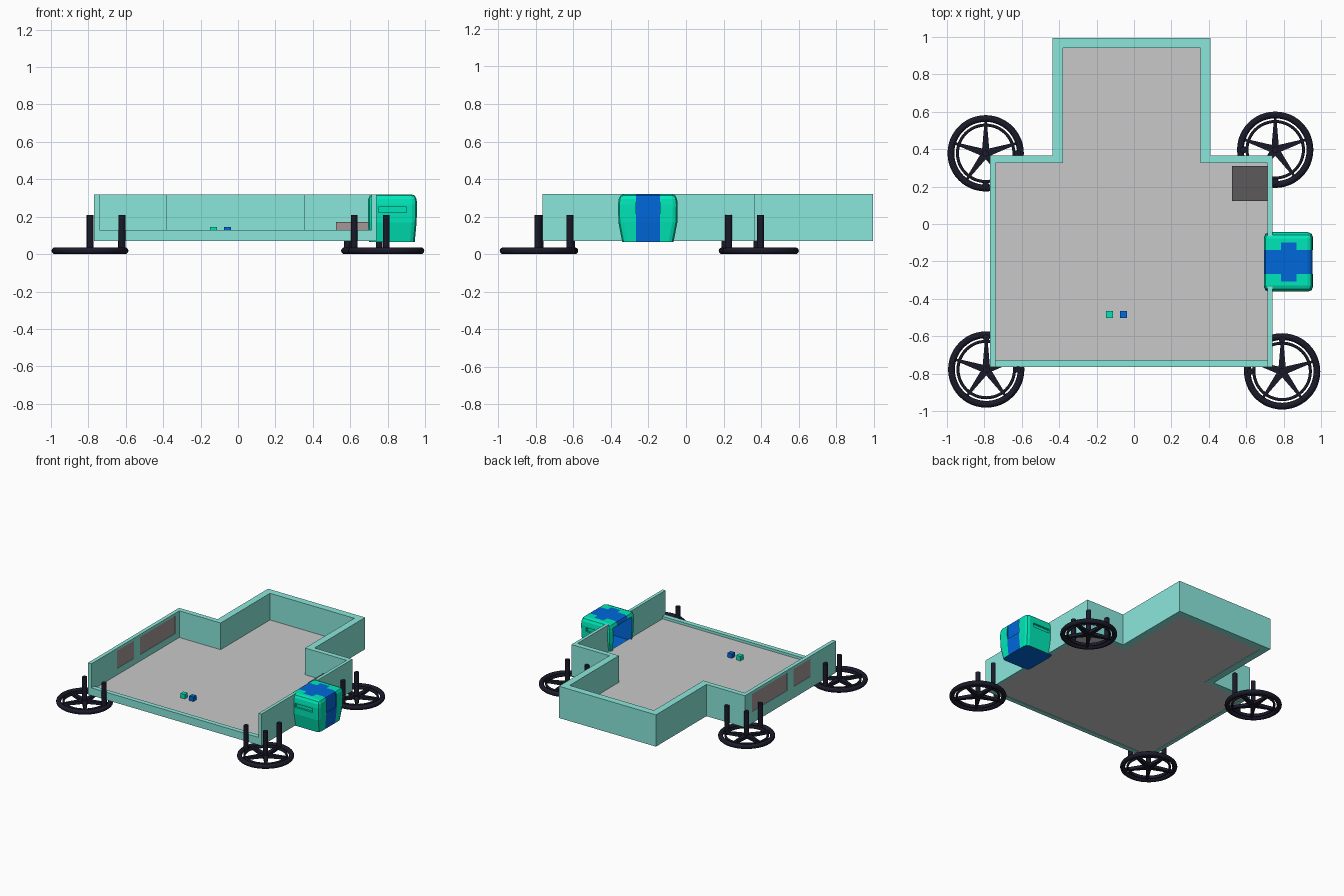
import bpy, bmesh, math
from mathutils import Vector

if "Cube" in bpy.data.objects:
    bpy.data.objects.remove(bpy.data.objects["Cube"])


def mat(name, srgb):
    m = bpy.data.materials.new(name)
    lin = [(c / 255 / 12.92) if c < 10 else ((c / 255 + 0.055) / 1.055) ** 2.4 for c in srgb]
    m.diffuse_color = (*lin, 1)
    m.use_nodes = True
    m.node_tree.nodes["Principled BSDF"].inputs["Base Color"].default_value = m.diffuse_color
    return m


TEAL = mat("wall teal", (139, 232, 220))
GREY = mat("floor grey", (201, 201, 201))
DARK = mat("bench grey", (92, 90, 90))
PANEL = mat("panel brown grey", (165, 150, 150))
GREEN = mat("kiosk green", (0, 237, 189))
BLUE = mat("kiosk blue", (0, 104, 219))
BLACK = mat("wheel black", (26, 26, 42))


def finish(bm, name, *mats):
    bmesh.ops.recalc_face_normals(bm, faces=bm.faces)
    me = bpy.data.meshes.new(name)
    bm.to_mesh(me)
    bm.free()
    ob = bpy.data.objects.new(name, me)
    bpy.context.collection.objects.link(ob)
    for m in mats:
        me.materials.append(m)
    return ob


def prism(name, pts, z0, z1, m):
    bm = bmesh.new()
    f = bm.faces.new([bm.verts.new((x, y, z0)) for x, y in pts])
    top = bmesh.ops.extrude_face_region(bm, geom=[f])["geom"]
    vs = [v for v in top if isinstance(v, bmesh.types.BMVert)]
    bmesh.ops.translate(bm, verts=vs, vec=(0, 0, z1 - z0))
    return finish(bm, name, m)


def box(name, x0, x1, y0, y1, z0, z1, m):
    return prism(name, [(x0, y0), (x1, y0), (x1, y1), (x0, y1)], z0, z1, m)


def cut(target, cutters):
    for c in cutters:
        c.hide_render = True
        mod = target.modifiers.new("cut", 'BOOLEAN')
        mod.object, mod.operation, mod.solver = c, 'DIFFERENCE', 'EXACT'
        bpy.context.view_layer.objects.active = target
        bpy.ops.object.modifier_apply(modifier=mod.name)
    for c in cutters:
        bpy.data.objects.remove(c)


# Room walls: T-shaped plan, open low front, gap for the kiosk on the right
OUTER = [(-.77, -.765), (-.77, .367), (-.435, .367), (-.435, .995), (.41, .995), (.41, .367), (.74, .367), (.74, -.065)]
INNER = [(.715, -.065), (.715, .327), (.355, .327), (.355, .94), (-.38, .94), (-.38, .327), (-.74, .327), (-.74, -.765)]
walls = prism("room_walls", OUTER + INNER, .07, .32, TEAL)
box("right_front_wall", .715, .74, -.765, -.335, .07, .32, TEAL)
box("front_sill", -.74, .715, -.765, -.728, .07, .13, TEAL)

# Floor fills the inner plan
prism("floor", [(.715, -.728)] + INNER[1:-1] + [(-.74, -.728)], .073, .11, GREY)

# Windows cut through the left wall and filled with panels just below the surface
WINDOWS = [(-.45, -.235), (-.16, .28)]
cut(walls, [box("window_cutter", -.8, -.7, y0, y1, .16, .30, TEAL) for y0, y1 in WINDOWS])
for i, (y0, y1) in enumerate(WINDOWS):
    box(f"window_panel_{i}", -.767, -.743, y0, y1, .16, .30, PANEL)

# Corner bench and the two little cubes
box("corner_bench", .525, .715, .122, .31, .11, .17, PANEL)
box("corner_bench_top", .525, .715, .122, .31, .17, .173, DARK)
box("green_cube", -.149, -.112, -.502, -.465, .108, .145, GREEN)
box("blue_cube", -.074, -.037, -.502, -.465, .108, .145, BLUE)


# Wheels lying flat under each corner, with posts
def torus(name, cx, cy, R, r, rz, m):
    bm = bmesh.new()
    n, k = 48, 12
    rings = [[bm.verts.new((cx + (R + r * math.cos(b)) * math.cos(a),
                            cy + (R + r * math.cos(b)) * math.sin(a), .018 + rz * math.sin(b)))
              for b in [2 * math.pi * j / k for j in range(k)]]
             for a in [2 * math.pi * i / n for i in range(n)]]
    for i in range(n):
        for j in range(k):
            p, q = rings[i], rings[(i + 1) % n]
            bm.faces.new((p[j], q[j], q[(j + 1) % k], p[(j + 1) % k]))
    ob = finish(bm, name, m)
    for f in ob.data.polygons:
        f.use_smooth = True


def cylinder(name, cx, cy, r, z0, z1, n=12):
    prism(name, [(cx + r * math.cos(2 * math.pi * i / n), cy + r * math.sin(2 * math.pi * i / n))
                 for i in range(n)], z0, z1, BLACK)


for label, cx, cy in [("front_left", -.79, -.778), ("front_right", .792, -.788),
                      ("back_left", -.793, .378), ("back_right", .755, .397)]:
    torus(label + "_tyre", cx, cy, .186, .018, .018, BLACK)
    torus(label + "_rim", cx, cy, .151, .008, .013, BLACK)
    cylinder(label + "_hub", cx, cy, .027, .004, .034)
    for s in range(5):
        a = math.pi / 2 + s * 2 * math.pi / 5
        u, v = Vector((math.cos(a), math.sin(a))), Vector((-math.sin(a), math.cos(a)))
        c = Vector((cx, cy))
        pts = [c + v * .021, c - v * .021, c + u * .172 - v * .006, c + u * .172 + v * .006]
        prism(f"{label}_spoke_{s}", [tuple(p) for p in pts], .007, .03, BLACK)
    sx, sy = -math.copysign(.17, cx), -math.copysign(.17, cy)
    for i, (dx, dy) in enumerate([(0, 0), (sx, 0), (0, sy)]):
        cylinder(f"{label}_post_{i}", cx + dx, cy + dy, .018, .018, .21)

# Kiosk body: tapered block with chamfered upper and vertical edges
CY = -.203
bm = bmesh.new()
secs = [(.066, .137, .7, .945), (.17, .157, .695, .955), (.265, .159, .695, .957), (.32, .152, .697, .953)]
loops = [[bm.verts.new((x, CY + s * h, z)) for x, s in ((a, -1), (b, -1), (b, 1), (a, 1))]
         for z, h, a, b in secs]
for lo, hi in zip(loops, loops[1:]):
    for i in range(4):
        bm.faces.new((lo[i], lo[(i + 1) % 4], hi[(i + 1) % 4], hi[i]))
bm.faces.new(loops[0][::-1])
bm.faces.new(loops[-1])
edges = [e for e in bm.edges if abs(e.verts[0].co.z - e.verts[1].co.z) > .04
         or min(v.co.z for v in e.verts) > .3]
bmesh.ops.bevel(bm, geom=edges, offset=.026, segments=2, profile=.5, affect='EDGES')
kiosk = finish(bm, "kiosk", GREEN, BLUE)

# Kiosk recesses: open niche facing the room, shallow screen outside, a slot on each side
cutters = [box("niche_cutter", .6, .86, CY - .115, CY + .115, .1, .285, BLUE),
           box("screen_cutter", .948, 1, CY - .064, CY + .064, .195, .31, BLUE)]
for s in (-1, 1):
    y = CY + s * .165
    cutters.append(box("slot_cutter", .75, .9, y - .022, y + .022, .222, .252, GREEN))
cut(kiosk, cutters)

# Kiosk colours: central blue band, cross on top, blue niche and underside
bm = bmesh.new()
bm.from_mesh(kiosk.data)
cuts = [((0, CY + d, 0), (0, 1, 0)) for d in (-.105, -.064, .064, .105)]
cuts += [((x, 0, 0), (1, 0, 0)) for x in (.785, .868)]
for co, no in cuts:
    bmesh.ops.bisect_plane(bm, geom=bm.verts[:] + bm.edges[:] + bm.faces[:], plane_co=co, plane_no=no)
bm.normal_update()
for f in bm.faces:
    c = f.calc_center_median()
    d = abs(c.y - CY)
    niche = .703 < c.x < .862 and d < .1155 and .099 < c.z < .286
    cross = f.normal.z > .9 and c.z > .3 and d < .105 and .785 < c.x < .868
    f.material_index = int(niche or cross or d < .0645 or (f.normal.z < -.9 and c.z < .08))
bm.to_mesh(kiosk.data)
bm.free()
